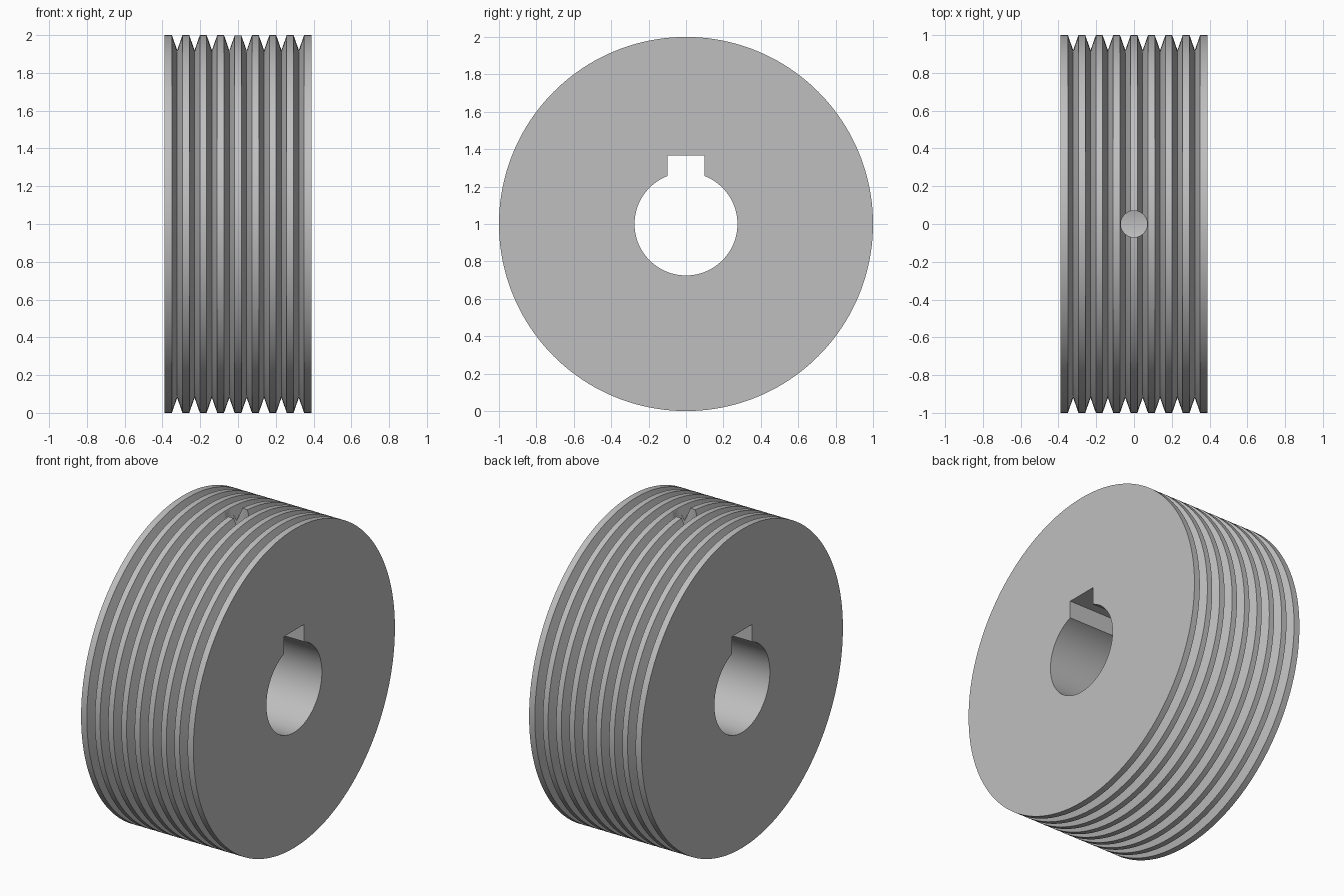
import bpy, bmesh, math
from mathutils import Matrix, Vector

if "Cube" in bpy.data.objects:
    bpy.data.objects.remove(bpy.data.objects["Cube"], do_unlink=True)

RADIUS, HALF_WIDTH, BORE = 1.0, 0.39, 0.275
GROOVES, PITCH, GROOVE_HALF, DEPTH = 8, 0.092, 0.028, 0.08
SEGMENTS = 160

steel = bpy.data.materials.new("grey_steel")
steel.use_nodes = True
GREY = (0.52, 0.52, 0.52, 1)
steel.diffuse_color = GREY
steel.node_tree.nodes["Principled BSDF"].inputs["Base Color"].default_value = GREY


def add_object(name, bm):
    bmesh.ops.recalc_face_normals(bm, faces=bm.faces)
    mesh = bpy.data.meshes.new(name)
    bm.to_mesh(mesh)
    bm.free()
    mesh.materials.append(steel)
    obj = bpy.data.objects.new(name, mesh)
    bpy.context.collection.objects.link(obj)
    return obj


# Grooved pulley: a closed (x, radius) profile turned about the x axis
profile = [(-HALF_WIDTH, BORE), (-HALF_WIDTH, RADIUS)]
for i in range(GROOVES):
    x = (i - (GROOVES - 1) / 2) * PITCH
    profile += [(x - GROOVE_HALF, RADIUS), (x, RADIUS - DEPTH), (x + GROOVE_HALF, RADIUS)]
profile += [(HALF_WIDTH, RADIUS), (HALF_WIDTH, BORE)]

bm = bmesh.new()
rings = []
for s in range(SEGMENTS):
    a = 2 * math.pi * s / SEGMENTS
    rings.append([bm.verts.new((x, r * math.sin(a), 1 + r * math.cos(a))) for x, r in profile])
for s, ring in enumerate(rings):
    after = rings[(s + 1) % SEGMENTS]
    for k in range(len(profile)):
        j = (k + 1) % len(profile)
        bm.faces.new((ring[k], ring[j], after[j], after[k]))
pulley = add_object("grooved_pulley", bm)

# Keyway above the bore
bm = bmesh.new()
bmesh.ops.create_cube(bm, size=1, matrix=Matrix.Translation((0, 0, 1.1825))
                      @ Matrix.Diagonal(Vector((1, 0.2, 0.365, 1))))
keyway = add_object("keyway_cutter", bm)

# Set screw hole from the rim down into the keyway
bm = bmesh.new()
bmesh.ops.create_cone(bm, cap_ends=True, segments=48, radius1=0.07, radius2=0.07,
                      depth=0.9, matrix=Matrix.Translation((0, 0, 1.75)))
screw_hole = add_object("screw_hole_cutter", bm)

bpy.ops.object.select_all(action="DESELECT")
bpy.context.view_layer.objects.active = pulley
pulley.select_set(True)
for cutter in (keyway, screw_hole):
    cutter.hide_render = True
    cut = pulley.modifiers.new(cutter.name, "BOOLEAN")
    cut.operation, cut.solver, cut.object = "DIFFERENCE", "EXACT", cutter
    bpy.ops.object.modifier_apply(modifier=cut.name)
    bpy.data.objects.remove(cutter, do_unlink=True)

bpy.ops.object.shade_smooth_by_angle(angle=math.radians(30))
